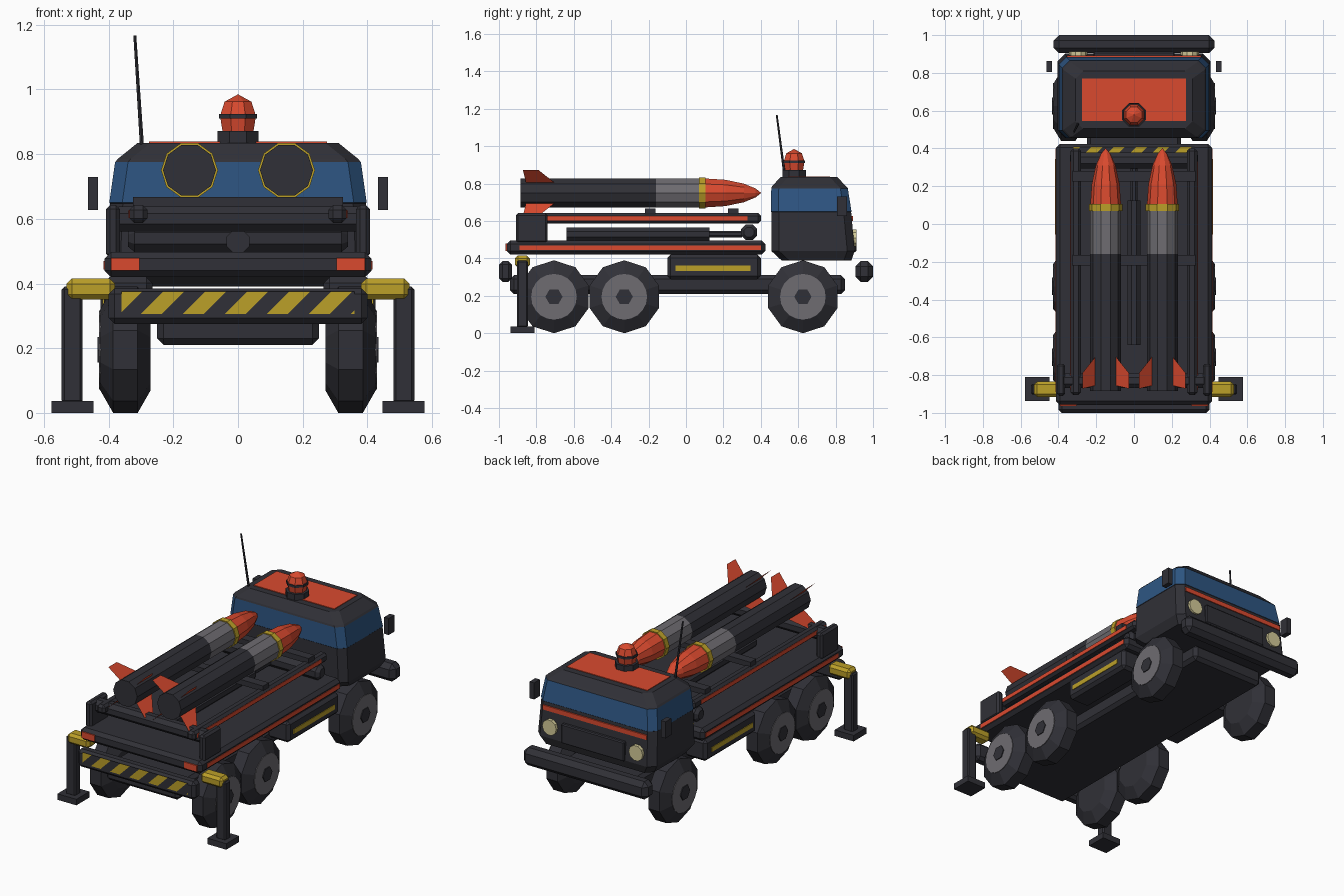
import bpy, bmesh, math
from mathutils import Vector

if "Cube" in bpy.data.objects:
    bpy.data.objects.remove(bpy.data.objects["Cube"])

def mat(name, r, g, b):
    m = bpy.data.materials.new(name)
    m.diffuse_color = (r, g, b, 1)
    m.use_nodes = True
    m.node_tree.nodes["Principled BSDF"].inputs["Base Color"].default_value = m.diffuse_color
    return m

DARK = mat("charcoal", .030, .030, .038)
ORANGE = mat("signal orange", .70, .068, .028)
BLUE = mat("window blue", .027, .092, .225)
YELLOW = mat("safety yellow", .50, .35, .022)
GREY = mat("metal grey", .156, .150, .165)
PALE = mat("lamp cream", .66, .60, .32)

def finish(name, bm, mats, normals=True):
    if normals:
        bmesh.ops.recalc_face_normals(bm, faces=bm.faces)
    me = bpy.data.meshes.new(name)
    bm.to_mesh(me)
    bm.free()
    for m in mats:
        me.materials.append(m)
    ob = bpy.data.objects.new(name, me)
    bpy.context.collection.objects.link(ob)
    return ob

def box(name, x, y, z, m=DARK, bevel=0.0):
    """Chamfered box from (min, max) ranges."""
    bm = bmesh.new()
    bmesh.ops.create_cube(bm, size=1)
    for v in bm.verts:
        v.co = Vector([(a + b) / 2 + c * abs(b - a) for (a, b), c in zip((x, y, z), v.co)])
    if bevel:
        bmesh.ops.bevel(bm, geom=bm.edges[:], offset=bevel, segments=1, affect='EDGES')
    return finish(name, bm, [m])

def pair(name, x, *args, **kw):
    """Box on both sides, x given for the right one."""
    for tag, s in (("left", -1), ("right", 1)):
        box(f"{tag}_{name}", sorted((s * x[0], s * x[1])), *args, **kw)

def lathe(name, axis, centre, profile, sides, mats, phase=0.0, bands=None):
    """Revolve (radius, offset) points round an axis; bands = material index per segment."""
    place = {'X': lambda c, s, t: (t, c, s), 'Y': lambda c, s, t: (c, t, s),
             'Z': lambda c, s, t: (c, s, t)}[axis]
    bm = bmesh.new()
    rings = []
    for r, t in profile:
        angles = [phase + 2 * math.pi * i / sides for i in range(sides if r else 1)]
        rings.append([bm.verts.new(Vector(centre) + Vector(place(r * math.cos(a), r * math.sin(a), t)))
                      for a in angles])
    for k, (lo, hi) in enumerate(zip(rings, rings[1:])):
        for i in range(sides):
            j = (i + 1) % sides
            loop = [lo[i % len(lo)], lo[j % len(lo)], hi[j % len(hi)], hi[i % len(hi)]]
            f = bm.faces.new(list(dict.fromkeys(loop)))
            f.material_index = bands[k] if bands else 0
    for ring, k in ((rings[0], 0), (rings[-1], -1)):
        if len(ring) > 2:
            bm.faces.new(ring).material_index = bands[k] if bands else 0
    return finish(name, bm, mats)

def hazard(name, w, h, origin, up, period, start):
    """Plate of diagonal stripes, cut along 45 degree lines."""
    bm = bmesh.new()
    bm.faces.new([bm.verts.new(p) for p in ((-w, -h, 0), (w, -h, 0), (w, h, 0), (-w, h, 0))])
    u = start
    while u < w + h:
        bmesh.ops.bisect_plane(bm, geom=bm.verts[:] + bm.edges[:] + bm.faces[:],
                               plane_co=(u, 0, 0), plane_no=(1, -1, 0))
        u += period / 2
    for f in bm.faces:
        c = f.calc_center_median()
        f.material_index = math.floor((c.x - c.y - start) / (period / 2)) % 2
    for v in bm.verts:
        v.co = Vector(origin) + Vector((v.co.x, 0, 0)) + Vector(up) * v.co.y
    return finish(name, bm, [DARK, YELLOW], normals=False)

# Chassis, bumpers and deck
box("chassis", (-.25, .25), (-.94, .85), (.21, .31), bevel=.02)
box("rear_bumper", (-.40, .40), (-1.0, -.93), (.275, .385), bevel=.018)
box("front_bumper", (-.425, .425), (.905, 1.0), (.275, .385), bevel=.028)
box("deck", (-.413, .413), (-.958, .424), (.42, .497), bevel=.02)
hazard("rear_hazard_stripes", .36, .035, (0, -1.002, .341), (0, 0, 1), .13, -.331)
hazard("deck_hazard_stripes", .32, .016, (0, .392, .499), (0, 1, 0), .118, -.30)
pair("deck_side_stripe", (.41, .416), (-.89, .40), (.444, .470), m=ORANGE)
pair("tail_light", (.305, .393), (-.964, -.955), (.44, .479), m=ORANGE)

# Tool boxes between the axles
pair("tool_box", (.265, .415), (-.10, .40), (.288, .42), bevel=.018)
pair("tool_box_stripe", (.412, .419), (-.055, .345), (.334, .362), m=YELLOW)

# Wheels with hub discs
for s, side in ((-1, "left"), (1, "right")):
    for y, row in ((-.706, "rear"), (-.33, "middle"), (.625, "front")):
        c = (s * .348, y, .195)
        lathe(f"{side}_{row}_tyre", 'X', c,
              [(.125, -.078), (.195, -.038), (.195, .038), (.125, .078)], 10, [DARK], math.pi / 2)
        lathe(f"{side}_{row}_hub", 'X', c, [(.122, s * .05), (.122, s * .081)], 20, [GREY])
        lathe(f"{side}_{row}_hub_cap", 'X', c, [(.046, s * .06), (.046, s * .086)], 6, [DARK])

# Stabiliser legs
pair("outrigger_arm", (.38, .53), (-.915, -.835), (.35, .415), m=YELLOW, bevel=.016)
pair("outrigger_leg", (.48, .545), (-.903, -.846), (.03, .39), bevel=.008)
pair("outrigger_foot", (.447, .576), (-.937, -.811), (0, .037))

# Launch rack
pair("rack_post", (.365, .408), (-.91, -.74), (.48, .642), bevel=.012)
pair("rack_rail", (.28, .335), (-.905, .40), (.587, .642), bevel=.014)
pair("rack_rail_stripe", (.332, .338), (-.88, .33), (.602, .627), m=ORANGE)
lathe("rack_pivot", 'X', (0, -.83, .60), [(.042, -.37), (.042, .37)], 8, [DARK], math.pi / 8)
lathe("rack_cross_tube", 'X', (0, .337, .54), [(.028, -.34), (.046, -.32), (.046, .32), (.028, .34)],
      8, [DARK], math.pi / 8)
for y, tag in ((-.192, "rear"), (.253, "front")):
    box(f"{tag}_saddle_bar", (-.325, .325), (y - .028, y + .028), (.635, .668))
lathe("lift_cylinder", 'Y', (0, 0, .53), [(.038, -.64), (.038, .125)], 8, [DARK], math.pi / 8)
lathe("lift_rod", 'Y', (0, 0, .53), [(.019, .12), (.019, .30)], 8, [DARK], math.pi / 8)

# Rockets with thin diagonal fins
for s, side in ((-1, "left"), (1, "right")):
    c = Vector((s * .15, 0, .75))
    lathe(f"{side}_rocket", 'Y', c,
          [(.082, -.885), (.082, -.16), (.082, .07), (.088, .07), (.088, .105), (.081, .105),
           (.074, .21), (.052, .31), (.025, .372), (0, .402)],
          10, [DARK, GREY, YELLOW, ORANGE], bands=[0, 1, 2, 2, 2, 3, 3, 3, 3])
    bm = bmesh.new()
    for k in range(4):
        a = math.pi / 4 + k * math.pi / 2
        out = Vector((math.cos(a), 0, math.sin(a)))
        bm.faces.new([bm.verts.new(c + out * r + Vector((0, y, 0)))
                      for r, y in ((.074, -.70), (.175, -.79), (.175, -.872), (.074, -.855))])
    finish(f"{side}_rocket_fins", bm, [ORANGE], normals=False)

# Cab: stacked chamfered sections (z, half width, back, front)
SECTIONS = [(.39, .375, .51, .885), (.44, .405, .456, .902), (.648, .396, .456, .883),
            (.65, .398, .454, .885), (.775, .38, .456, .865), (.785, .372, .46, .855),
            (.835, .31, .505, .81)]
bm = bmesh.new()
rings = []
for z, h, b, f in SECTIONS:
    k = .04
    pts = [(-h, b + k), (-h + k, b), (h - k, b), (h, b + k),
           (h, f - k), (h - k, f), (-h + k, f), (-h, f - k)]
    rings.append([bm.verts.new((x, y, z)) for x, y in pts])
for n, (lo, hi) in enumerate(zip(rings, rings[1:])):
    for i in range(8):
        j = (i + 1) % 8
        bm.faces.new((lo[i], lo[j], hi[j], hi[i])).material_index = int(n == 3)
bm.faces.new(rings[0])
bm.faces.new(rings[-1])
finish("cab", bm, [DARK, BLUE])

# Cab details
box("roof_panel", (-.275, .275), (.545, .77), (.833, .839), m=ORANGE)
box("cab_front_stripe", (-.355, .355), (.875, .893), (.60, .628), m=ORANGE)
box("grille", (-.215, .215), (.88, .912), (.435, .555), bevel=.006)
pair("mirror", (.433, .464), (.806, .862), (.628, .73))
for s, side in ((-1, "left"), (1, "right")):
    lathe(f"{side}_headlight", 'Y', (s * .295, 0, .51), [(.048, .87), (.048, .912)], 10, [PALE])

# Beacon and antenna
BEACON = (0, .578, 0)
lathe("beacon_base", 'Z', BEACON, [(.068, .83), (.068, .872)], 8, [DARK], math.pi / 8)
lathe("beacon_lamp", 'Z', BEACON, [(.052, .872), (.06, .918), (.045, .962), (0, .985)], 8,
      [ORANGE], math.pi / 8)
lathe("beacon_band", 'Z', BEACON, [(.064, .91), (.064, .924)], 8, [DARK], math.pi / 8)
mast = lathe("antenna", 'Z', (0, 0, 0), [(.007, 0), (.005, .345)], 6, [DARK])
mast.location = (-.297, .53, .825)
mast.rotation_mode = 'QUATERNION'
mast.rotation_quaternion = Vector((-.022, -.045, .342)).to_track_quat('Z', 'Y')
